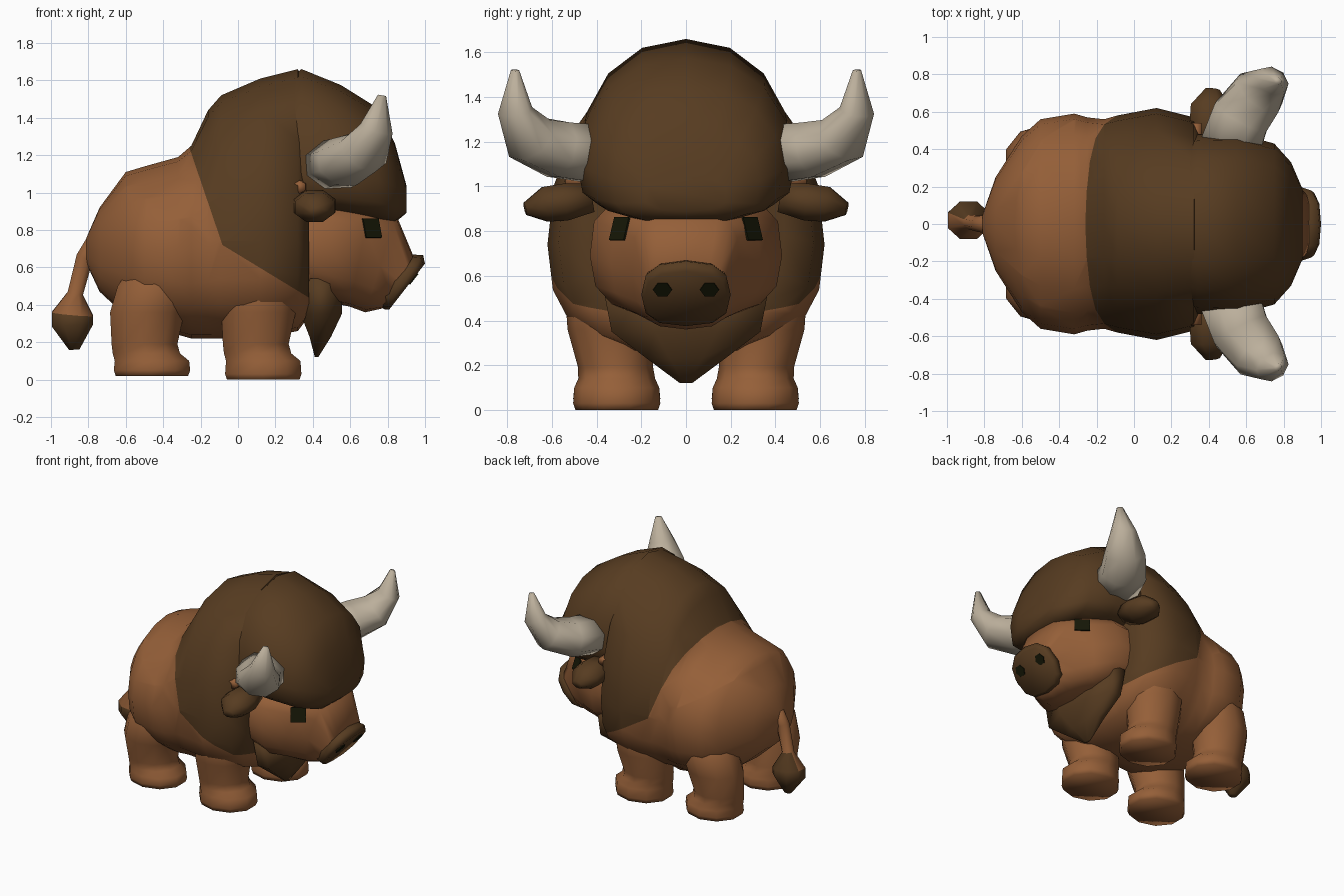
import bpy, bmesh
from math import sin, cos, pi, radians, copysign
from mathutils import Vector, Matrix
from mathutils.bvhtree import BVHTree

cube = bpy.data.objects.get("Cube")
if cube:
    bpy.data.objects.remove(cube)


def material(name, rgb):
    m = bpy.data.materials.new(name)
    m.use_nodes = True
    m.diffuse_color = (*rgb, 1)
    m.node_tree.nodes["Principled BSDF"].inputs["Base Color"].default_value = (*rgb, 1)
    return m


TAN = material("tan hide", (0.3, 0.115, 0.04))
BROWN = material("dark brown wool", (0.095, 0.045, 0.015))
CREAM = material("cream horn", (0.5, 0.43, 0.33))
BLACK = material("black", (0.008, 0.009, 0.002))


def finish(name, bm, *mats, angle=100):
    """Turn a bmesh into a smooth object with sharp creases."""
    bmesh.ops.recalc_face_normals(bm, faces=bm.faces)
    mesh = bpy.data.meshes.new(name)
    bm.to_mesh(mesh)
    bm.free()
    for m in mats:
        mesh.materials.append(m)
    mesh.shade_smooth()
    mesh.set_sharp_from_angle(angle=radians(angle))
    obj = bpy.data.objects.new(name, mesh)
    bpy.context.collection.objects.link(obj)
    return obj


def skin(rings):
    """Bridge closed rings of points and cap both ends."""
    bm = bmesh.new()
    rows = [[bm.verts.new(p) for p in ring] for ring in rings]
    n = len(rows[0])
    for a, b in zip(rows, rows[1:]):
        for i in range(n):
            j = (i + 1) % n
            bm.faces.new((a[i], a[j], b[j], b[i]))
    bm.faces.new(rows[0])
    bm.faces.new(rows[-1])
    return bm


def loft(sections, upper, lower, n=16):
    """Sections along x: (x, top, widest height, bottom, half width, lean).
    The upper and lower powers make each half rounder or boxier."""
    rings = []
    for x, top, mid, bot, w, lean in sections:
        ring = []
        for i in range(n):
            a = 2 * pi * i / n
            power = upper if sin(a) > 0 else lower
            c, s = (copysign(abs(v) ** power, v) for v in (cos(a), sin(a)))
            dz = s * (top - mid if s > 0 else mid - bot)
            ring.append((x + lean * dz, w * c, mid + dz))
        rings.append(ring)
    return skin(rings)


def tube(points, across, aspect=1.0, side=1, n=8, level=False):
    """Rings along a path of (x, y, z, radius), widened along one direction."""
    pts = [Vector((p[0], p[1] * side, p[2])) for p in points]
    ref = Vector((across[0], across[1] * side, across[2]))
    rings = []
    for i, p in enumerate(pts):
        t = (pts[min(i + 1, len(pts) - 1)] - pts[max(i - 1, 0)]).normalized()
        if level:
            t = Vector((0, 0, -1))
        u = (ref - t * ref.dot(t)).normalized()
        v = t.cross(u)
        r = points[i][3]
        rings.append([p + r * (aspect * cos(a) * u + sin(a) * v)
                      for a in (2 * pi * (k + 0.5) / n for k in range(n))])
    return skin(rings)


# Torso with shoulder hump, cut along the edge of the wool
bm = loft([
    (-0.81, 0.76, 0.70, 0.62, 0.05, 0),
    (-0.74, 0.92, 0.70, 0.47, 0.25, 0),
    (-0.60, 1.11, 0.70, 0.34, 0.47, 0),
    (-0.50, 1.14, 0.70, 0.29, 0.56, 0),
    (-0.32, 1.19, 0.70, 0.24, 0.59, 0),
    (-0.25, 1.25, 0.70, 0.22, 0.57, 0),
    (-0.16, 1.44, 0.72, 0.22, 0.56, 0),
    (-0.09, 1.52, 0.74, 0.22, 0.58, 0),
    (0.12, 1.61, 0.74, 0.22, 0.62, 0),
    (0.32, 1.66, 0.75, 0.26, 0.57, 0),
    (0.38, 1.50, 0.78, 0.34, 0.44, 0)], 1.0, 0.8, n=20)
cuts = [(Vector((-0.26, 0, 1.24)), Vector((0.50, 0, 0.17))),
        (Vector((-0.10, 0, 0.73)), Vector((0.28, 0, 0.46)))]
for co, no in cuts:
    bmesh.ops.bisect_plane(bm, geom=bm.verts[:] + bm.edges[:] + bm.faces[:],
                           plane_co=co, plane_no=no)
for f in bm.faces:
    c = f.calc_center_median()
    f.material_index = int(all((c - co).dot(no) > 0 for co, no in cuts))
finish("torso", bm, TAN, BROWN, angle=60)

# Woolly cap over the forehead
finish("forehead_wool", loft([
    (0.20, 1.56, 1.10, 0.92, 0.42, 0),
    (0.34, 1.66, 1.10, 0.89, 0.48, 0),
    (0.55, 1.575, 1.09, 0.88, 0.485, 0),
    (0.75, 1.45, 1.07, 0.85, 0.43, 0),
    (0.84, 1.26, 1.03, 0.84, 0.33, 0),
    (0.90, 1.04, 0.98, 0.89, 0.19, 0)], 0.93, 0.6), BROWN, angle=60)

# Head and muzzle
head = finish("head", loft([
    (0.30, 0.96, 0.70, 0.48, 0.40, 0),
    (0.50, 0.95, 0.69, 0.41, 0.43, 0),
    (0.65, 0.93, 0.65, 0.39, 0.335, 0.2),
    (0.76, 0.88, 0.61, 0.36, 0.24, 0.32),
    (0.86, 0.66, 0.53, 0.38, 0.185, 0.6)], 0.55, 0.75), TAN, angle=60)
muzzle = finish("muzzle", loft([
    (0.835, 0.67, 0.53, 0.39, 0.19, 0.6),
    (0.885, 0.665, 0.515, 0.375, 0.20, 0.7),
    (0.91, 0.62, 0.505, 0.375, 0.185, 0.78)], 0.75, 0.75, n=12), BROWN)


def plate(name, target, spot, direction, radius, sides):
    """Thin plate laid on the surface of a part."""
    tree = BVHTree.FromPolygons([v.co for v in target.data.vertices],
                                [p.vertices[:] for p in target.data.polygons])
    d = Vector(direction).normalized()
    hit, normal, _, _ = tree.ray_cast(Vector(spot) + d * 0.5, -d)
    m = (Matrix.Translation(hit + normal * 0.002)
         @ normal.to_track_quat('Z', 'Y').to_matrix().to_4x4()
         @ Matrix.Rotation(pi / sides, 4, 'Z'))
    b = bmesh.new()
    bmesh.ops.create_cone(b, cap_ends=True, segments=sides, radius1=radius,
                          radius2=radius, depth=0.009, matrix=m)
    finish(name, b, BLACK, angle=40)


# Paired parts
for side, label in ((1, "left"), (-1, "right")):
    plate(label + "_eye", head, (0.70, 0.28 * side, 0.81), (1, side, 0), 0.075, 4)
    plate(label + "_nostril", muzzle, (0.92, 0.105 * side, 0.54), (1, 0, 0), 0.042, 6)
    finish(label + "_horn", tube([
        (0.51, 0.40, 1.145, 0.14), (0.57, 0.57, 1.165, 0.135),
        (0.67, 0.70, 1.215, 0.12), (0.74, 0.765, 1.34, 0.075),
        (0.77, 0.765, 1.52, 0.018)], (0.9, -0.4, 0), aspect=1.25, side=side), CREAM)
    finish(label + "_ear", tube([
        (0.41, 0.42, 0.95, 0.07), (0.41, 0.54, 0.93, 0.09),
        (0.41, 0.63, 0.92, 0.085), (0.42, 0.72, 0.90, 0.03)],
        (1, 0, 0), aspect=1.35, side=side), BROWN)
    finish(label + "_ear_base", tube([
        (0.33, 0.42, 1.03, 0.04), (0.33, 0.54, 1.03, 0.035)],
        (1, 0, 0), side=side, n=6), TAN)
    for end, x, floor, thigh in (("front", 0.135, 0.0, 0.0), ("rear", -0.46, 0.02, 0.07)):
        finish(f"{label}_{end}_leg", tube([
            (x - 0.02 + thigh, 0.33, 0.66, 0.12),
            (x - 0.02 + thigh / 2, 0.35, 0.50, 0.19),
            (x - 0.025, 0.34, 0.36, 0.19),
            (x - 0.04, 0.315, 0.19, 0.168),
            (x - 0.03, 0.31, 0.14, 0.172),
            (x, 0.31, 0.10, 0.19),
            (x, 0.31, floor + 0.03, 0.195),
            (x, 0.31, floor, 0.185)],
            (1, 0, 0), aspect=1.1, side=side, n=10, level=True), TAN)

# Beard
finish("beard", tube([
    (0.44, 0, 0.54, 0.40), (0.445, 0, 0.35, 0.36), (0.44, 0, 0.23, 0.19),
    (0.42, 0, 0.12, 0.03)], (1, 0, 0), aspect=0.33, level=True), BROWN)

# Tail with a dark tuft that reaches higher on its left side
bm = tube([
    (-0.72, 0, 0.78, 0.07), (-0.82, 0, 0.65, 0.05), (-0.87, 0.01, 0.46, 0.045),
    (-0.885, 0.02, 0.35, 0.12), (-0.885, 0.02, 0.29, 0.12),
    (-0.875, 0.02, 0.16, 0.03)], (0, 1, 0), aspect=0.9)
for f in bm.faces:
    c = f.calc_center_median()
    f.material_index = int(c.z < 0.35 or (c.z < 0.46 and c.y > 0.02))
finish("tail", bm, TAN, BROWN)
